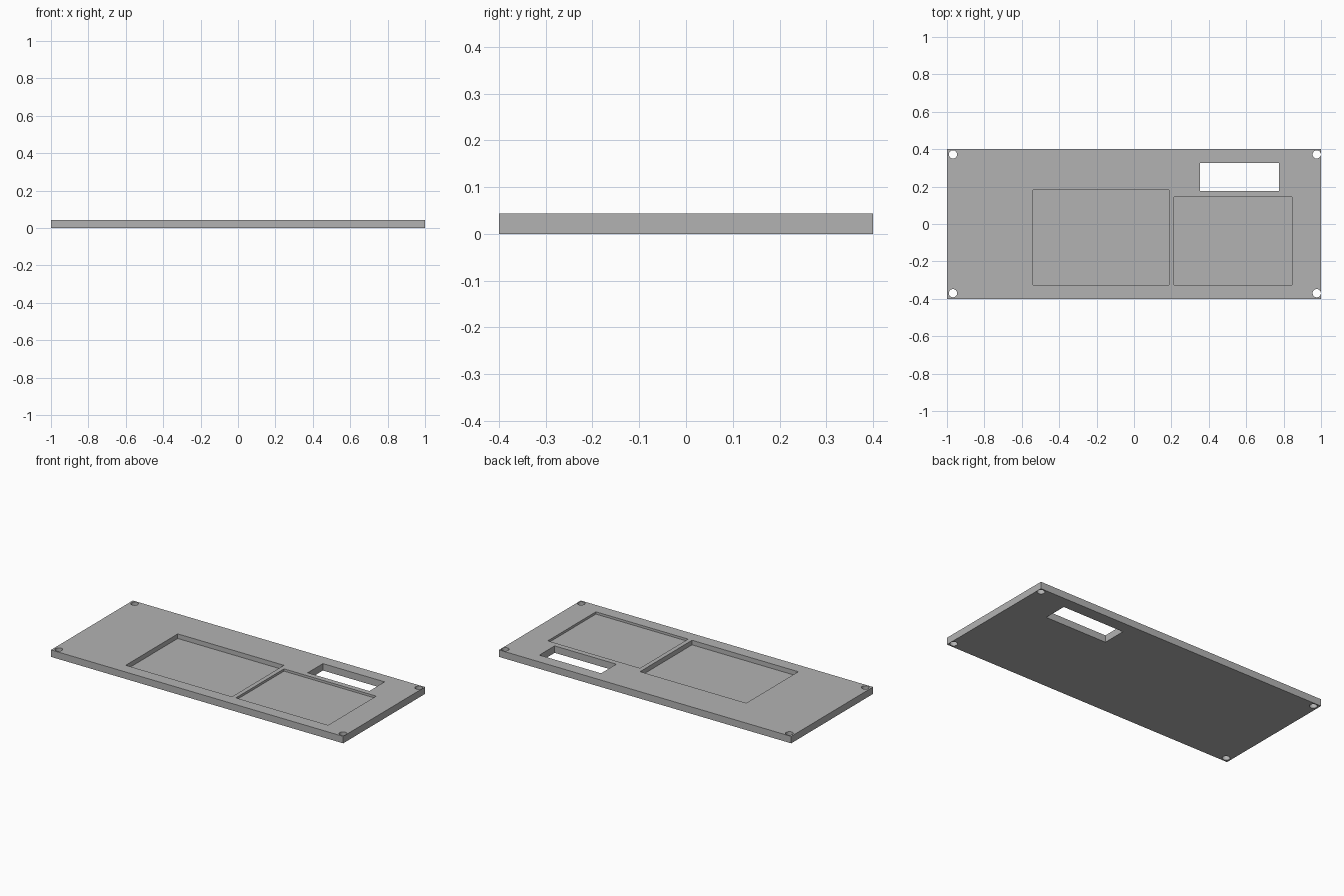
import bpy
import math

cube = bpy.data.objects.get("Cube")
if cube:
    bpy.data.objects.remove(cube, do_unlink=True)

THICK = 0.043

grey = bpy.data.materials.new("plain grey")
grey.use_nodes = True
colour = (0.45, 0.45, 0.45, 1)
grey.diffuse_color = colour
grey.node_tree.nodes["Principled BSDF"].inputs["Base Color"].default_value = colour


def box(name, x0, x1, y0, y1, z0, z1):
    """Axis-aligned block given by its limits."""
    bpy.ops.mesh.primitive_cube_add(
        size=1, location=((x0 + x1) / 2, (y0 + y1) / 2, (z0 + z1) / 2))
    ob = bpy.context.object
    ob.name = name
    ob.scale = (x1 - x0, y1 - y0, z1 - z0)
    bpy.ops.object.transform_apply(location=False, rotation=False, scale=True)
    ob.data.materials.append(grey)
    return ob


def cut(target, cutter):
    """Subtract the cutter, then discard it."""
    cutter.hide_render = True
    mod = target.modifiers.new("cut", "BOOLEAN")
    mod.operation = "DIFFERENCE"
    mod.solver = "EXACT"
    mod.object = cutter
    bpy.context.view_layer.objects.active = target
    bpy.ops.object.modifier_apply(modifier=mod.name)
    bpy.data.objects.remove(cutter, do_unlink=True)


# Flat rectangular panel
panel = box("mounting_panel", -1, 1, -0.4, 0.4, 0, THICK)

# Deep pocket, shallow pocket and through window
above = THICK + 0.05
cut(panel, box("deep_pocket", -0.54, 0.187, -0.326, 0.182, THICK - 0.0286, above))
cut(panel, box("shallow_pocket", 0.214, 0.845, -0.326, 0.144, THICK - 0.0143, above))
cut(panel, box("window", 0.353, 0.775, 0.177, 0.326, -0.05, above))

# Screw holes in the four corners
for x in (-0.968, 0.977):
    for y in (-0.37, 0.372):
        bpy.ops.mesh.primitive_cylinder_add(
            vertices=32, radius=0.022, depth=0.2, location=(x, y, THICK / 2))
        hole = bpy.context.object
        hole.name = "screw_hole"
        hole.data.materials.append(grey)
        cut(panel, hole)

# Round hole walls, crisp edges elsewhere
bpy.ops.object.select_all(action="DESELECT")
panel.select_set(True)
bpy.context.view_layer.objects.active = panel
bpy.ops.object.shade_smooth_by_angle(angle=math.radians(30))
